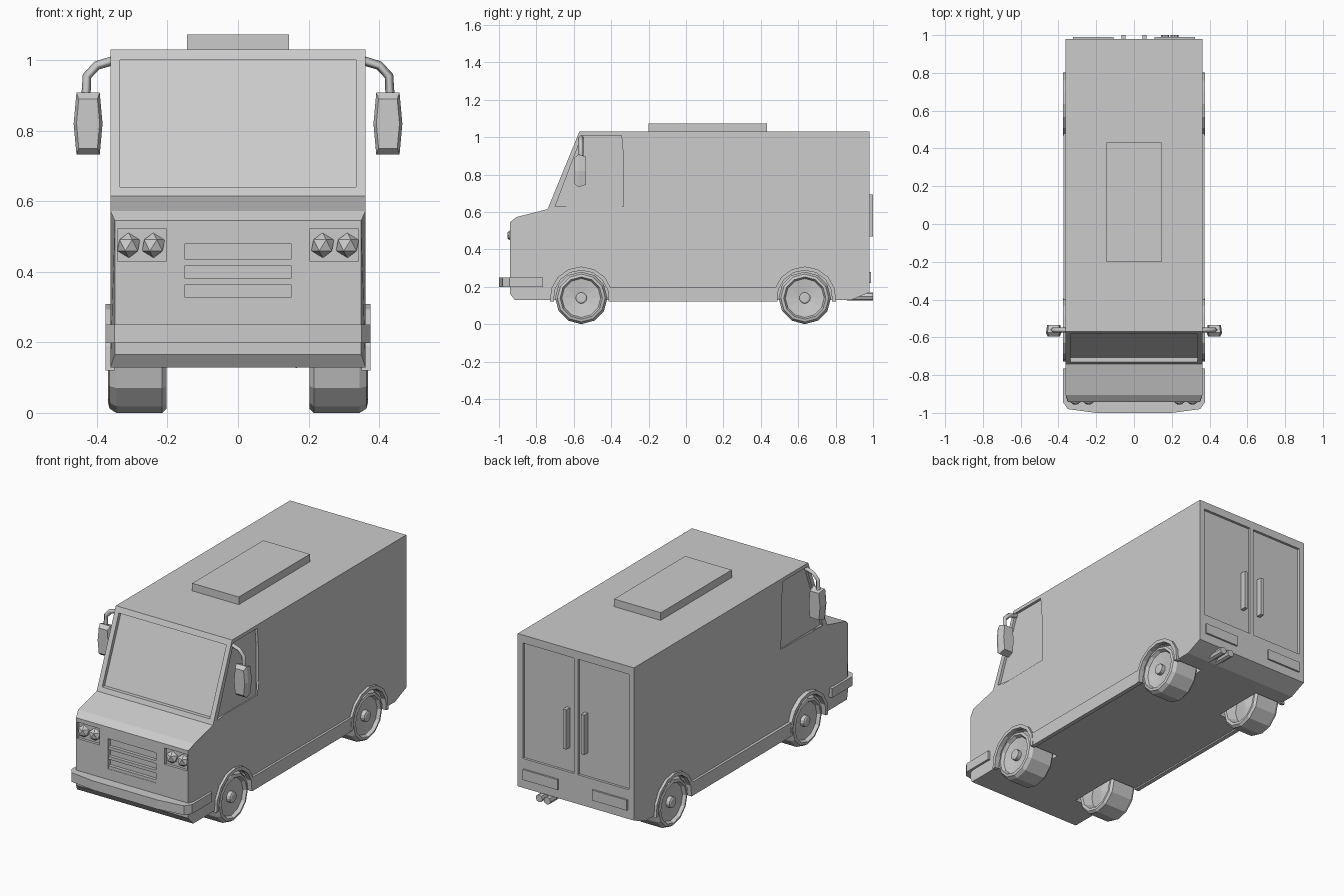
import bpy, bmesh, math
from mathutils import Vector

cube = bpy.data.objects.get("Cube")
if cube:
    bpy.data.objects.remove(cube, do_unlink=True)

grey = bpy.data.materials.new("body_grey")
grey.use_nodes = True
COLOUR = (0.6, 0.6, 0.6, 1)
grey.diffuse_color = COLOUR
grey.node_tree.nodes["Principled BSDF"].inputs["Base Color"].default_value = COLOUR


def finish(name, bm):
    bmesh.ops.recalc_face_normals(bm, faces=bm.faces)
    me = bpy.data.meshes.new(name)
    bm.to_mesh(me)
    bm.free()
    me.materials.append(grey)
    ob = bpy.data.objects.new(name, me)
    bpy.context.collection.objects.link(ob)
    return ob


def prism(name, pts, axis, a, b, end_scale=None):
    """Extrude a 2D outline along an axis from a to b; optionally scale each end."""
    bm = bmesh.new()
    mid = [sum(p[i] for p in pts) / len(pts) for i in (0, 1)]
    rings = []
    for n, d in enumerate((a, b)):
        s = end_scale[n] if end_scale else 1
        ring = []
        for p in pts:
            co = [mid[i] + (p[i] - mid[i]) * s for i in (0, 1)]
            co.insert("xyz".index(axis), d)
            ring.append(bm.verts.new(co))
        rings.append(ring)
        bm.faces.new(ring)
    for i in range(len(pts)):
        j = (i + 1) % len(pts)
        bm.faces.new((rings[0][i], rings[0][j], rings[1][j], rings[1][i]))
    return finish(name, bm)


def box(name, x0, x1, y0, y1, z0, z1):
    return prism(name, [(x0, y0), (x1, y0), (x1, y1), (x0, y1)], "z", z0, z1)


def circle(cy, cz, r, n=12, start=0.0, sweep=2 * math.pi, closed=True):
    count = n if closed else n + 1
    return [(cy + r * math.cos(start + sweep * i / n),
             cz + r * math.sin(start + sweep * i / n)) for i in range(count)]


def lathe_x(name, profile, cy, cz, n=12):
    """Spin an (x, radius) profile around a line parallel to x."""
    bm = bmesh.new()
    vs = [bm.verts.new((x, cy, cz - r)) for x, r in profile]
    es = [bm.edges.new(e) for e in zip(vs, vs[1:])]
    bmesh.ops.spin(bm, geom=vs + es, cent=(0, cy, cz), axis=(1, 0, 0),
                   angle=2 * math.pi, steps=n, use_duplicate=False)
    bmesh.ops.remove_doubles(bm, verts=bm.verts, dist=0.0005)
    return finish(name, bm)


def cut(target, cutter):
    mod = target.modifiers.new("cut", "BOOLEAN")
    mod.operation, mod.solver, mod.object = "DIFFERENCE", "EXACT", cutter
    bpy.context.view_layer.objects.active = target
    bpy.ops.object.modifier_apply(modifier=mod.name)
    bpy.data.objects.remove(cutter, do_unlink=True)


AXLES = {"front": -0.56, "rear": 0.635}
SIDES = {"left": 1, "right": -1}

# Body shell: side profile extruded across the width, nose corners narrowed
profile = [(-0.57, 1.03), (-0.74, 0.615), (-0.905, 0.573), (-0.942, 0.545),
           (-0.942, 0.165), (-0.915, 0.128), (0.88, 0.128), (0.98, 0.17), (0.98, 1.03)]
body = prism("body", profile, "x", -0.362, 0.362)
for v in body.data.vertices:
    if v.co.y < -0.93:
        v.co.x *= 0.965

# Windscreen, doors, grille, headlight pockets, side windows and wheel wells
cut(body, prism("windscreen_cutter",
                [(-0.78, 0.64), (-0.708, 0.64), (-0.56, 1.0), (-0.632, 1.0)],
                "x", -0.335, 0.335))
cut(body, box("grille_cutter", -0.15, 0.15, -1, -0.922, 0.31, 0.48))
window = [(-0.70, 0.628), (-0.335, 0.628), (-0.335, 0.9), (-0.345, 1.01), (-0.555, 1.01)]
for s in SIDES.values():
    x0, x1 = sorted((s * 0.012, s * 0.33))
    cut(body, box("door_cutter", x0, x1, 0.966, 1.1, 0.335, 0.985))
    x0, x1 = sorted((s * 0.203, s * 0.342))
    cut(body, box("headlight_cutter", x0, x1, -1, -0.927, 0.43, 0.522))
    cut(body, prism("window_cutter", window, "x", s * 0.347, s * 0.5))
    for y in AXLES.values():
        cut(body, prism("well_cutter", circle(y, 0.14, 0.155), "x", s * 0.19, s * 0.5))

# Grille slats
for i, z in enumerate((0.31, 0.364, 0.418)):
    box(f"grille_slat_{i + 1}", -0.15, 0.15, -0.94, -0.92, z, z + 0.017)

# Roof hatch
box("roof_hatch", -0.145, 0.145, -0.2, 0.432, 1.02, 1.073)

# Wraparound front bumper
half = [(0.375, -0.765), (0.375, -0.945), (0.35, -0.98), (0.2, -1.0)]
inner = [(0.33, -0.92), (0.355, -0.9), (0.355, -0.765)]
outer = half + [(-x, y) for x, y in reversed(half)]
back = [(-x, y) for x, y in reversed(inner)] + inner
prism("front_bumper", outer + back, "z", 0.198, 0.25)

for side, s in SIDES.items():
    # Side skirt between the arches
    x0, x1 = sorted((s * 0.35, s * 0.374))
    box(f"{side}_skirt", x0, x1, -0.4, 0.485, 0.12, 0.197)

    # Wheels with dished faces and hub caps, and arch flares
    for end, y in AXLES.items():
        rim = [(0.24, 0), (0.255, 0.095), (0.205, 0.112), (0.203, 0.128), (0.215, 0.14),
               (0.345, 0.14), (0.364, 0.128), (0.368, 0.113), (0.35, 0.104), (0.34, 0.03),
               (0.362, 0.03), (0.366, 0.022), (0.366, 0)]
        lathe_x(f"{side}_{end}_wheel", [(s * x, r) for x, r in rim], y, 0.14)
        arc = dict(n=8, start=-0.12, sweep=math.pi + 0.24, closed=False)
        ring = circle(y, 0.14, 0.168, **arc) + circle(y, 0.14, 0.148, **arc)[::-1]
        prism(f"{side}_{end}_arch", ring, "x", s * 0.35, s * 0.376)

    # Paired faceted headlights
    for i, x in enumerate((0.24, 0.31)):
        bm = bmesh.new()
        bmesh.ops.create_icosphere(bm, subdivisions=1, radius=0.036)
        bmesh.ops.translate(bm, verts=bm.verts, vec=(s * x, -0.925, 0.475))
        finish(f"{side}_headlight_{i + 1}", bm)

    # Mirror head and bent arm
    head = [(0.392, 0.732), (0.458, 0.732), (0.466, 0.82), (0.458, 0.908),
            (0.392, 0.908), (0.384, 0.82)]
    head = [(s * x, z) for x, z in head]
    prism(f"{side}_mirror_front", head, "y", -0.575, -0.595, (1, 0.8))
    prism(f"{side}_mirror_back", head, "y", -0.575, -0.535, (1, 0.85))
    cu = bpy.data.curves.new(f"{side}_mirror_arm", "CURVE")
    cu.dimensions = "3D"
    cu.bevel_depth, cu.bevel_resolution, cu.use_fill_caps = 0.013, 0, True
    path = [(0.35, 1.0), (0.4, 0.985), (0.428, 0.955), (0.431, 0.9)]
    sp = cu.splines.new("POLY")
    sp.points.add(len(path) - 1)
    for p, (x, z) in zip(sp.points, path):
        p.co = (s * x, -0.562, z, 1)
    cu.materials.append(grey)
    arm = bpy.data.objects.new(f"{side}_mirror_arm", cu)
    bpy.context.collection.objects.link(arm)

    # Rear lamp and door handle
    x0, x1 = sorted((s * 0.108, s * 0.324))
    box(f"{side}_rear_lamp", x0, x1, 0.97, 0.99, 0.22, 0.278)
    x0, x1 = sorted((s * 0.046, s * 0.066))
    box(f"{side}_door_handle", x0, x1, 0.96, 1.0, 0.468, 0.692)

# Twin exhaust pipes
for i, x in enumerate((0.165, 0.215)):
    prism(f"exhaust_pipe_{i + 1}", circle(x, 0.148, 0.021, 8), "z", 0, 1)
    pipe = bpy.data.objects[f"exhaust_pipe_{i + 1}"]
    for v in pipe.data.vertices:
        v.co = Vector((v.co.x, 1.0 - 0.14 * v.co.z, v.co.y))
    pipe.data.flip_normals()
